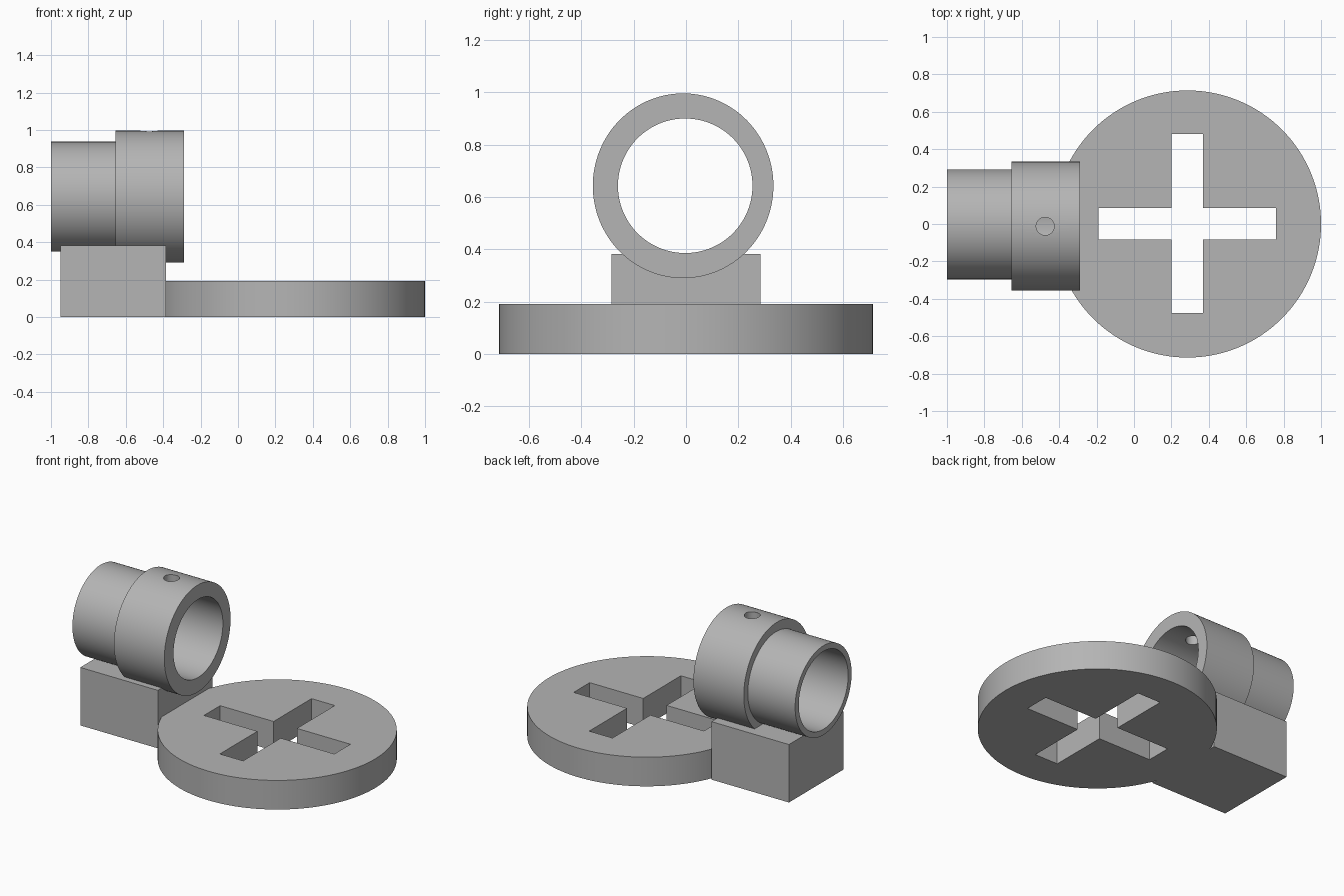
import bpy
import math

default_cube = bpy.data.objects.get("Cube")
if default_cube:
    bpy.data.objects.remove(default_cube, do_unlink=True)

GREY = (0.46, 0.46, 0.46, 1.0)
grey = bpy.data.materials.new("plain grey")
grey.use_nodes = True
grey.diffuse_color = GREY
grey.node_tree.nodes["Principled BSDF"].inputs["Base Color"].default_value = GREY

SIDES = 128
ALONG_X = (0, math.pi / 2, 0)


def finish(name):
    obj = bpy.context.object
    obj.name = name
    obj.data.materials.append(grey)
    bpy.ops.object.transform_apply(location=False, rotation=True, scale=True)
    return obj


def box(name, low, high):
    centre = [(a + b) / 2 for a, b in zip(low, high)]
    bpy.ops.mesh.primitive_cube_add(size=1, location=centre)
    bpy.context.object.scale = [b - a for a, b in zip(low, high)]
    return finish(name)


def cylinder(name, radius, depth, centre, rotation=(0, 0, 0), sides=SIDES, stretch=1.0):
    bpy.ops.mesh.primitive_cylinder_add(vertices=sides, radius=radius, depth=depth,
                                        location=centre, rotation=rotation)
    bpy.context.object.scale.x = stretch
    return finish(name)


def tube_section(name, radius, x_low, x_high, y, stretch=1.0):
    return cylinder(name, radius, x_high - x_low, ((x_low + x_high) / 2, y, AXIS_Z),
                    ALONG_X, stretch=stretch)


def cut(target, *cutters):
    bpy.context.view_layer.objects.active = target
    for cutter in cutters:
        mod = target.modifiers.new("cut", 'BOOLEAN')
        mod.operation = 'DIFFERENCE'
        mod.solver = 'EXACT'
        mod.object = cutter
        bpy.ops.object.modifier_apply(modifier=mod.name)


def smooth(obj):
    bpy.ops.object.select_all(action='DESELECT')
    obj.select_set(True)
    bpy.context.view_layer.objects.active = obj
    bpy.ops.object.shade_smooth_by_angle(angle=math.radians(30))


# Round base plate with a cross-shaped opening
base = cylinder("base_disc", 0.714, 0.192, (0.286, 0, 0.096))
slot_x = box("cross_slot_cutter_x", (-0.19, -0.083, -0.1), (0.76, 0.085, 0.4))
slot_y = box("cross_slot_cutter_y", (0.2, -0.475, -0.11), (0.37, 0.48, 0.41))
cut(base, slot_x, slot_y)

# Support block beside the plate
box("support_block", (-0.95, -0.285, 0), (-0.385, 0.285, 0.382))

# Stepped tube: narrow spigot and slightly oval collar sharing one bore
AXIS_Z = 0.643
spigot = tube_section("tube_spigot", 0.294, -1.0, -0.655, -0.002)
collar = tube_section("tube_collar", 0.345, -0.655, -0.288, -0.011, stretch=1.023)
bore = tube_section("bore_cutter", 0.257, -1.2, -0.1, -0.003)
pin_hole = cylinder("pin_hole_cutter", 0.048, 0.4, (-0.475, -0.012, 0.95), sides=48)
cut(spigot, bore)
cut(collar, bore, pin_hole)

for part in (base, spigot, collar):
    smooth(part)

# Remove the cutting helpers
for helper in (slot_x, slot_y, bore, pin_hole):
    bpy.data.objects.remove(helper, do_unlink=True)
